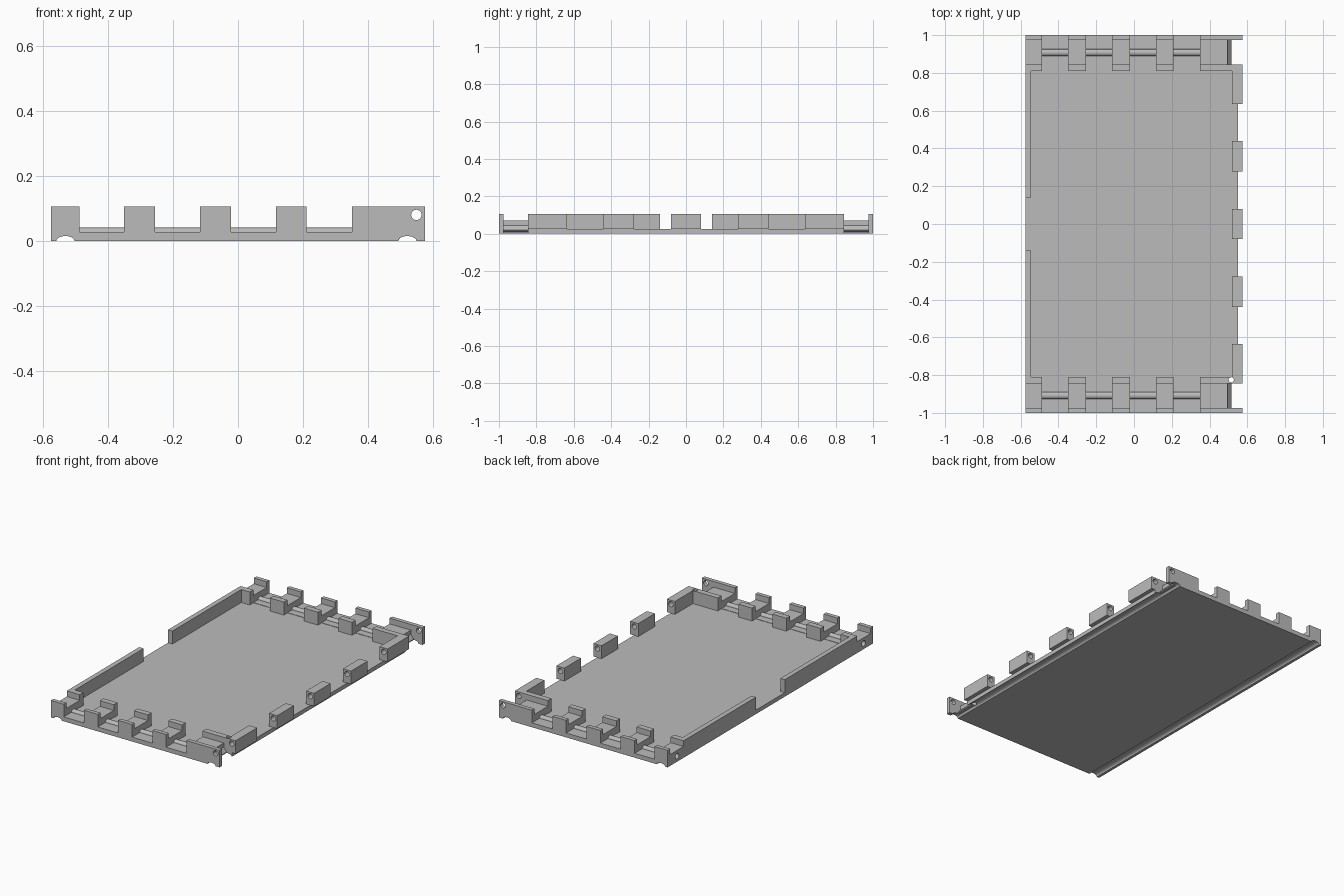
import bpy, bmesh, math
from mathutils import Vector

if "Cube" in bpy.data.objects:
    bpy.data.objects.remove(bpy.data.objects["Cube"])

grey = bpy.data.materials.new("plain grey")
grey.diffuse_color = (0.5, 0.5, 0.5, 1)
grey.use_nodes = True
grey.node_tree.nodes["Principled BSDF"].inputs["Base Color"].default_value = grey.diffuse_color


def prism(name, profile, axis, lo, hi):
    """Extrude a 2D profile along x (profile is y,z), y (x,z) or z (x,y)."""
    place = {"x": lambda a, b, t: (t, a, b),
             "y": lambda a, b, t: (a, t, b),
             "z": lambda a, b, t: (a, b, t)}[axis]
    bm = bmesh.new()
    face = bm.faces.new([bm.verts.new(place(a, b, lo)) for a, b in profile])
    out = bmesh.ops.extrude_face_region(bm, geom=[face])
    moved = [v for v in out["geom"] if isinstance(v, bmesh.types.BMVert)]
    bmesh.ops.translate(bm, verts=moved, vec=Vector(place(0, 0, hi - lo)))
    bmesh.ops.recalc_face_normals(bm, faces=bm.faces)
    mesh = bpy.data.meshes.new(name)
    bm.to_mesh(mesh)
    bm.free()
    mesh.materials.append(grey)
    ob = bpy.data.objects.new(name, mesh)
    bpy.context.collection.objects.link(ob)
    return ob


def box(name, x0, x1, y0, y1, z0, z1):
    return prism(name, [(x0, z0), (x1, z0), (x1, z1), (x0, z1)], "y", y0, y1)


def circle(a, b, r, n=24):
    return [(a + r * math.cos(2 * math.pi * i / n),
             b + r * math.sin(2 * math.pi * i / n)) for i in range(n)]


def cutter(name, profile, axis, lo, hi):
    ob = prism(name, profile, axis, lo, hi)
    ob.hide_render = True
    ob.hide_viewport = True
    ob.display_type = "WIRE"
    return ob


def cut(ob, *tools):
    for tool in tools:
        mod = ob.modifiers.new("hole", "BOOLEAN")
        mod.operation = "DIFFERENCE"
        mod.solver = "EXACT"
        mod.object = tool


def groove(x, half=0.028, depth=0.015, n=10):
    """Shallow arched notch in the underside, left to right."""
    return [(x - half * math.cos(math.pi * i / n),
             depth * math.sin(math.pi * i / n)) for i in range(n + 1)]


L, R = -0.575, 0.575
LEFT_G, RIGHT_G = groove(-0.53), groove(0.52)
TEETH = [(-0.35, -0.255), (-0.117, -0.022), (0.117, 0.21)]
TOP, LOW, SEAT = 0.105, 0.027, 0.07

# Hole cutters: long pin along the right edge and the small drain hole
edge_pin = cutter("edge_pin_cutter", circle(0.548, 0.08, 0.016), "y", -1.1, 1.1)
drain = cutter("drain_hole_cutter", circle(0.515, -0.825, 0.014), "z", -0.1, 0.2)

# Floor with two underside grooves
floor = prism("floor", [(L, 0)] + LEFT_G + RIGHT_G +
              [(0.55, 0), (0.55, 0.025), (L, 0.025)], "y", -0.845, 0.845)
cut(floor, drain)

for s, end in ((-1, "front"), (1, "back")):
    def span(a, b):
        return sorted((s * a, s * b))

    side_pin = cutter(end + "_side_pin_cutter",
                      circle(s * 0.908, 0.035, 0.017), "x", -0.62, -0.53)

    # Channel floor, with a sloped shoulder at its right end
    channel = prism(end + "_channel", [(L, 0)] + LEFT_G +
                    [(0.492, 0), (0.50, 0.013), (0.515, 0.015), (0.515, 0.02),
                     (0.495, 0.045), (0.48, 0.045), (0.48, LOW), (L, LOW)],
                    "y", *span(0.845, 0.975))
    cut(channel, side_pin)

    # Crenellated outer lip
    top = [(L, TOP), (-0.487, TOP), (-0.487, LOW)]
    for a, b in TEETH:
        top += [(a, LOW), (a, TOP), (b, TOP), (b, LOW)]
    top += [(0.35, LOW), (0.35, TOP), (R, TOP), (R, 0)]
    lip = prism(end + "_lip", [(L, 0)] + LEFT_G + RIGHT_G + top[::-1],
                "y", *span(0.975, 1.0))
    cut(lip, edge_pin)

    # Stepped blocks behind every tooth: inner wall plus lower seat
    step = [(s * y, z) for y, z in ((0.81, 0.025), (0.845, 0.025), (0.845, LOW),
            (0.975, LOW), (0.975, SEAT), (0.845, SEAT), (0.845, TOP), (0.81, TOP))]
    for i, (a, b) in enumerate([(L, -0.487)] + TEETH + [(0.35, 0.495)]):
        block = prism(f"{end}_block_{i}", step, "x", a, b)
        if i == 0:
            cut(block, side_pin)
    corner = box(end + "_corner_wall", 0.495, 0.52, *span(0.81, 0.845), 0.025, TOP)
    if s < 0:
        cut(corner, drain)

    # Rounded bar half sunk in the channel
    bar = [(s * 0.908 + 0.018 * math.cos(math.pi * i / 10),
            LOW + 0.014 * math.sin(math.pi * i / 10)) for i in range(11)]
    prism(end + "_bar", bar, "x", -0.487, 0.35)

    # Left side wall
    box(end + "_left_wall", L, -0.545, *span(0.14, 0.81), 0.025, TOP)

# Right edge hinge tabs
for i, (a, b) in enumerate([(-0.845, -0.635), (-0.44, -0.278), (-0.08, 0.08),
                            (0.278, 0.44), (0.635, 0.845)]):
    tab = box(f"hinge_tab_{i}", 0.52, R, a, b, 0.025, TOP)
    cut(tab, edge_pin)
    if i == 0:
        cut(tab, drain)
